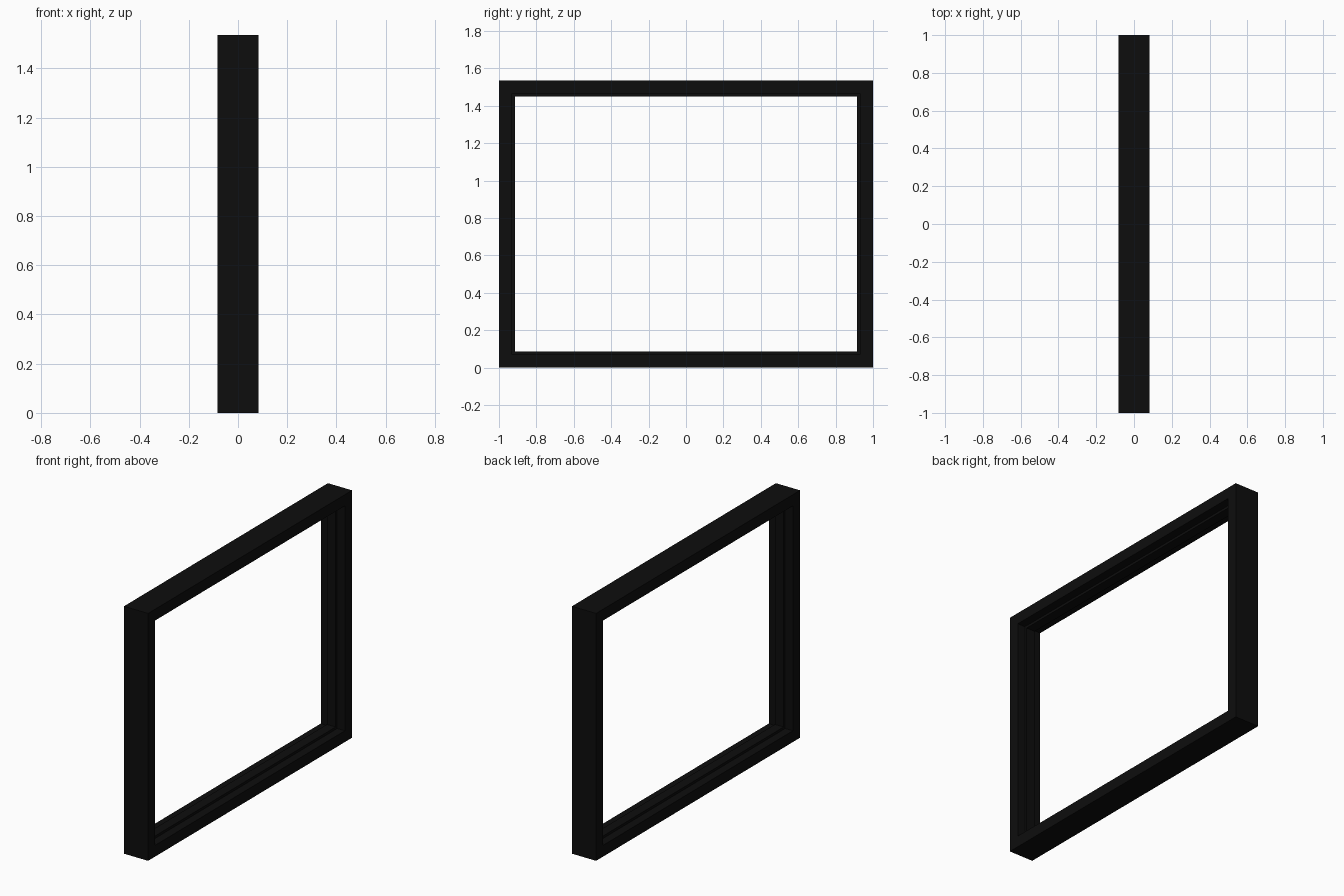
import bpy, bmesh

if "Cube" in bpy.data.objects:
    bpy.data.objects.remove(bpy.data.objects["Cube"])

HY, H = 1.0, 1.535          # half width, height
# cross-section (distance in from the outer edge, x): jamb with a raised centre stop
PROFILE = [(0, -0.083), (0.07, -0.083), (0.07, -0.03), (0.085, -0.03),
           (0.085, 0.03), (0.07, 0.03), (0.07, 0.083), (0, 0.083)]


def corner(sy, sz, d, x):
    return (x, sy * (HY - d), H / 2 + sz * (H / 2 - d))


# window frame: profile swept round four mitred corners
bm = bmesh.new()
rings = [[bm.verts.new(corner(sy, sz, d, x)) for d, x in PROFILE]
         for sy, sz in ((-1, -1), (1, -1), (1, 1), (-1, 1))]
n = len(PROFILE)
for i in range(4):
    a, b = rings[i], rings[(i + 1) % 4]
    for j in range(n):
        k = (j + 1) % n
        bm.faces.new((a[j], a[k], b[k], b[j]))
bmesh.ops.recalc_face_normals(bm, faces=bm.faces)
mesh = bpy.data.meshes.new("window_frame")
bm.to_mesh(mesh)
bm.free()
frame = bpy.data.objects.new("window_frame", mesh)
bpy.context.collection.objects.link(frame)

# black finish
black = bpy.data.materials.new("black_finish")
black.diffuse_color = (0.004, 0.004, 0.004, 1)
black.use_nodes = True
black.node_tree.nodes["Principled BSDF"].inputs["Base Color"].default_value = black.diffuse_color
mesh.materials.append(black)
